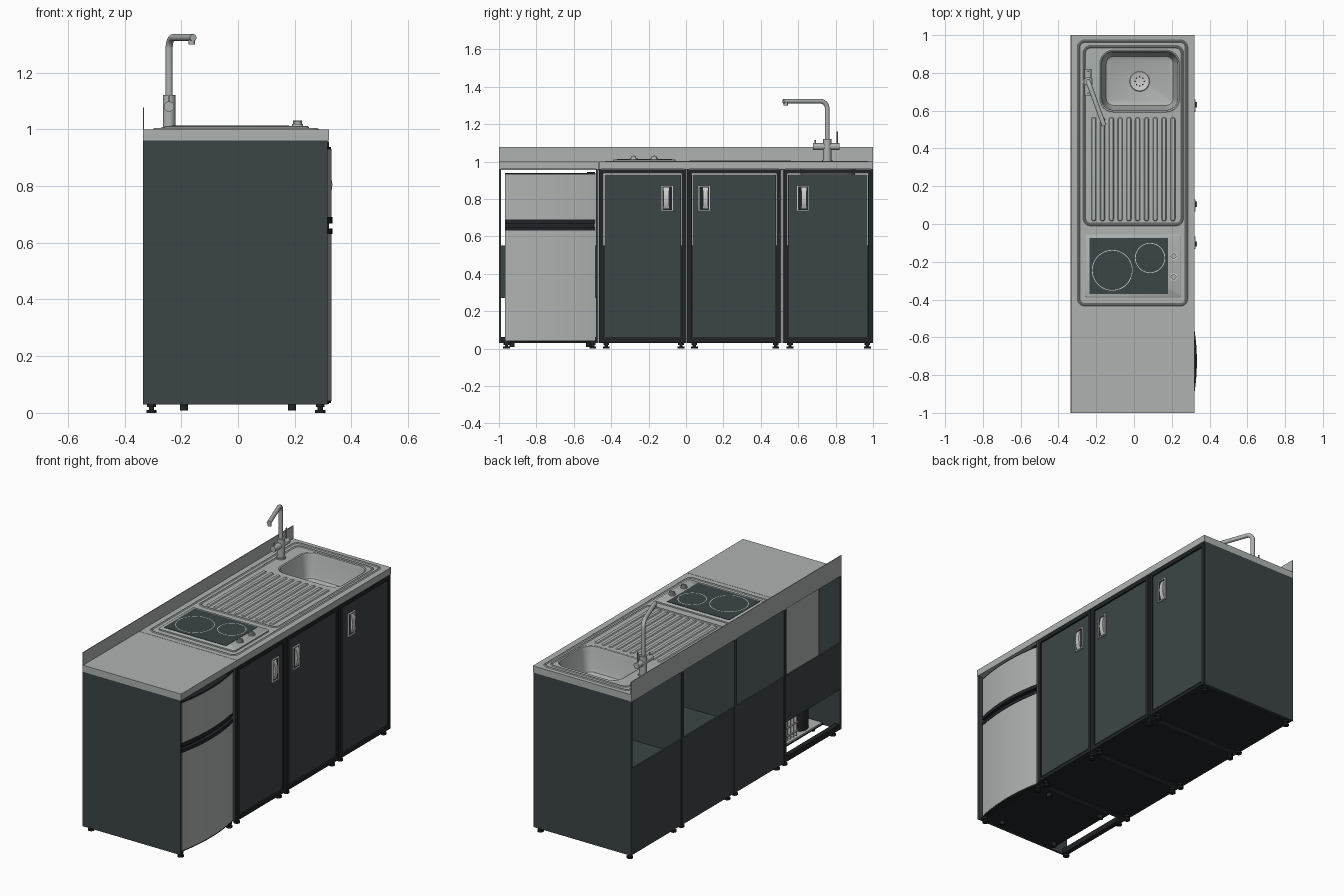
import bpy, bmesh, math
from mathutils import Vector

if "Cube" in bpy.data.objects:
    bpy.data.objects.remove(bpy.data.objects["Cube"])


def mat(name, c):
    m = bpy.data.materials.new(name)
    m.diffuse_color = (*c, 1)
    m.use_nodes = True
    m.node_tree.nodes["Principled BSDF"].inputs["Base Color"].default_value = m.diffuse_color
    return m


STEEL = mat("steel", (0.42, 0.45, 0.44))
PANEL = mat("panel", (0.045, 0.06, 0.063))
BLACK = mat("black", (0.015, 0.018, 0.02))
LIGHT = mat("light_metal", (0.6, 0.63, 0.62))


def finish(name, bm, m, smooth=False):
    bmesh.ops.recalc_face_normals(bm, faces=bm.faces)
    me = bpy.data.meshes.new(name)
    bm.to_mesh(me)
    bm.free()
    ob = bpy.data.objects.new(name, me)
    bpy.context.collection.objects.link(ob)
    me.materials.append(m)
    if smooth:
        bpy.ops.object.select_all(action='DESELECT')
        ob.select_set(True)
        bpy.context.view_layer.objects.active = ob
        bpy.ops.object.shade_smooth_by_angle(angle=math.radians(35))
    return ob


def box(name, x, y, z, m):
    bm = bmesh.new()
    bmesh.ops.create_cube(bm, size=1)
    for v in bm.verts:
        v.co = [a[0] + (c + 0.5) * (a[1] - a[0]) for a, c in zip((x, y, z), v.co)]
    return finish(name, bm, m)


def loft(name, rings, m, start=True, end=True):
    bm = bmesh.new()
    vs = [[bm.verts.new(p) for p in r] for r in rings]
    n = len(rings[0])
    for a, b in zip(vs, vs[1:]):
        for i in range(n):
            bm.faces.new((a[i], a[(i + 1) % n], b[(i + 1) % n], b[i]))
    if start:
        bm.faces.new(vs[0])
    if end:
        bm.faces.new(vs[-1])
    return finish(name, bm, m, True)


def rrect(x0, x1, y0, y1, r, z, inset=0.0, n=6):
    x0, x1, y0, y1, r = x0 + inset, x1 - inset, y0 + inset, y1 - inset, max(r - inset, 0.002)
    pts = []
    for k, (cx, cy) in enumerate(((x1 - r, y1 - r), (x0 + r, y1 - r), (x0 + r, y0 + r), (x1 - r, y0 + r))):
        for i in range(n + 1):
            a = (k + i / n) * math.pi / 2
            pts.append((cx + r * math.cos(a), cy + r * math.sin(a), z))
    return pts


def circle(x, y, z, r, n=40):
    return [(x + r * math.cos(math.tau * i / n), y + r * math.sin(math.tau * i / n), z) for i in range(n)]


def rod(name, p, q, r, m, n=24):
    p, q = Vector(p), Vector(q)
    rot = (q - p).to_track_quat('Z', 'Y')
    return loft(name, [[c + rot @ Vector(v) for v in circle(0, 0, 0, r, n)] for c in (p, q)], m)


def foot(x, y):
    rod("foot_pad", (x, y, 0), (x, y, 0.01), 0.018, BLACK, 16)
    rod("foot_stem", (x, y, 0.01), (x, y, 0.032), 0.009, BLACK, 12)
    rod("foot_collar", (x, y, 0.02), (x, y, 0.03), 0.015, BLACK, 16)


def frame(name, x, y, z, t, m):
    for s in (0, 1):
        ya = (y[0], y[0] + t) if s == 0 else (y[1] - t, y[1])
        za = (z[0], z[0] + t) if s == 0 else (z[1] - t, z[1])
        box(name + "_stile", x, ya, z, m)
        box(name + "_rail", x, (y[0] + t, y[1] - t), za, m)


# Cabinet carcasses, doors, handles and feet
cabinets = [(-1.0, -0.468, None), (-0.466, 0.003, -0.10), (0.005, 0.51, 0.098), (0.516, 1.0, 0.625)]
for i, (y0, y1, hy) in enumerate(cabinets):
    box("side_panel", (-0.335, 0.316), (y0, y0 + 0.012), (0.03, 0.96), PANEL)
    box("side_panel", (-0.335, 0.316), (y1 - 0.012, y1), (0.03, 0.96), PANEL)
    for fx in (-0.305, 0.29):
        for fy in (y0 + 0.04, y1 - 0.03):
            foot(fx, fy)
    inner = (y0 + 0.012, y1 - 0.012)
    if hy is None:
        box("back_panel", (-0.333, -0.323), inner, (0.27, 0.55), PANEL)
        box("back_rail", (-0.333, -0.303), inner, (0.03, 0.062), BLACK)
        box("cabinet_floor", (-0.22, 0.30), inner, (0.03, 0.04), BLACK)
        continue
    box("back_panel", (-0.333, -0.323), inner, (0.03, 0.55), PANEL)
    box("cabinet_floor", (-0.323, 0.30), inner, (0.032, 0.045), BLACK)
    if i > 1:
        box("shelf", (-0.323, 0.29), inner, (0.45, 0.462), PANEL)
    frame("door_frame", (0.295, 0.320), (y0 + 0.004, y1 - 0.004), (0.032, 0.957), 0.022, BLACK)
    box("door", (0.298, 0.316), (y0 + 0.029, y1 - 0.029), (0.06, 0.93), PANEL)
    side = -1 if i == 1 else 1
    frame("handle_frame", (0.314, 0.325), (hy - 0.033, hy + 0.033), (0.735, 0.873), 0.007, LIGHT)
    box("handle_recess", (0.314, 0.318), (hy - 0.027, hy + 0.027), (0.741, 0.867), BLACK)
    # bowed grip
    ys = sorted((hy - side * 0.008, hy + side * 0.02))
    prof = [(0.318, 0.748), (0.327, 0.765), (0.333, 0.804), (0.327, 0.843), (0.318, 0.86)]
    loft("handle_grip", [[(x, y, z) for x, z in prof] for y in ys], LIGHT)

# Fridge with bowed doors
FY0, FY1 = -0.968, -0.485


def bowed(name, xb, edge, mid, z0, z1, m, inset=0.0):
    n, a, b = 16, FY0 + inset, FY1 - inset
    prof = [(xb, b), (xb, a)]
    for i in range(n + 1):
        t = i / n
        prof.append((edge + (mid - edge) * (1 - (2 * t - 1) ** 2), a + (b - a) * t))
    loft(name, [[(x, y, z) for x, y in prof] for z in (z0, z1)], m)


box("fridge_body", (-0.21, 0.27), (FY0, FY1), (0.27, 0.935), STEEL)
box("fridge_base", (-0.10, 0.27), (FY0, FY1), (0.04, 0.27), BLACK)
bowed("freezer_door", 0.272, 0.305, 0.330, 0.69, 0.93, STEEL)
bowed("freezer_door_cap", 0.272, 0.303, 0.328, 0.93, 0.938, BLACK)
bowed("fridge_door", 0.272, 0.305, 0.330, 0.042, 0.63, STEEL)
bowed("fridge_door_bottom", 0.272, 0.303, 0.328, 0.034, 0.042, BLACK)
bowed("grip_upper", 0.272, 0.306, 0.333, 0.668, 0.69, BLACK)
bowed("grip_gap", 0.272, 0.290, 0.310, 0.65, 0.668, BLACK, 0.004)
bowed("grip_lower", 0.272, 0.306, 0.333, 0.63, 0.65, BLACK)
box("fridge_hinge", (0.25, 0.31), (-0.53, -0.487), (0.936, 0.945), BLACK)
# Compressor bay behind the fridge base
box("compressor_tray", (-0.23, -0.10), (FY0, FY1), (0.045, 0.055), STEEL)
rod("compressor", (-0.16, -0.84, 0.055), (-0.16, -0.84, 0.20), 0.055, BLACK)
for i in range(9):
    box("condenser_fin", (-0.22, -0.12), (-0.74 + i * 0.028, -0.735 + i * 0.028), (0.06, 0.23), LIGHT)
for z in (0.09, 0.14, 0.19):
    rod("condenser_tube", (-0.222, -0.75, z), (-0.222, -0.50, z), 0.005, LIGHT, 10)
for x, y in ((-0.19, -0.93), (-0.19, -0.52), (0.19, -0.93), (0.19, -0.52)):
    rod("fridge_foot", (x, y, 0.008), (x, y, 0.045), 0.014, BLACK, 14)

# Worktop with a cut-out for the bowl, and splashback
BOWL = (-0.175, 0.235, 0.60, 0.915, 0.065)
box("plain_worktop", (-0.335, 0.32), (-1.0, -0.467), (0.96, 1.0), STEEL)
top = box("sink_worktop", (-0.335, 0.32), (-0.465, 1.0), (0.96, 1.0), STEEL)
cutter = loft("bowl_cutter", [rrect(*BOWL, z) for z in (0.9, 1.1)], STEEL)
cut = top.modifiers.new("bowl_hole", 'BOOLEAN')
cut.operation, cut.object, cut.solver = 'DIFFERENCE', cutter, 'EXACT'
bpy.context.view_layer.objects.active = top
bpy.ops.object.modifier_apply(modifier=cut.name)
bpy.data.objects.remove(cutter)
box("splashback", (-0.3355, -0.331), (-1.0, 1.0), (0.955, 1.077), STEEL)

# Sink bowl and strainer
loft("sink_bowl", [rrect(*BOWL, z, s) for z, s in
     ((1.0, -0.012), (1.003, -0.006), (1.0, 0.001), (0.985, 0.006), (0.875, 0.02), (0.858, 0.028), (0.85, 0.045))],
     STEEL, False, True)
loft("drain_ring", [circle(0.03, 0.755, z, r) for r, z in ((0.053, 0.850), (0.05, 0.854), (0.042, 0.854), (0.036, 0.851))],
     LIGHT, False, True)
for k in range(8):
    a = k * math.tau / 8
    loft("drain_hole", [circle(0.03 + 0.024 * math.cos(a), 0.755 + 0.024 * math.sin(a), z, 0.004, 10)
                        for z in (0.850, 0.8518)], BLACK)
rod("drain_pipe", (0.03, 0.755, 0.76), (0.03, 0.755, 0.849), 0.03, BLACK)

# Pressed rims and drainer ridges
for nm, r in (("outer_rim", (-0.30, 0.285, -0.435, 0.975, 0.04)), ("sink_rim", (-0.27, 0.262, -0.01, 0.945, 0.04))):
    loft(nm, [rrect(*r, z, s) for s, z in ((0, 1.0), (0.005, 1.004), (0.009, 1.004), (0.014, 1.0))], STEEL, False, False)
for i in range(10):
    x = -0.213 + i * 0.0465
    r = (x - 0.013, x + 0.013, 0.015, 0.565, 0.012)
    loft("drainer_ridge", [rrect(*r, 1.0), rrect(*r, 1.005, 0.004), rrect(*r, 1.006, 0.008)], STEEL, False, True)

# Hob
hob = (-0.26, 0.25, -0.39, -0.055, 0.015)
loft("hob_plate", [rrect(*hob, 1.0), rrect(*hob, 1.008), rrect(*hob, 1.012, 0.006)], STEEL)
box("hob_glass", (-0.235, 0.18), (-0.37, -0.075), (1.008, 1.014), PANEL)
for x, y, r in ((-0.115, -0.245, 0.108), (0.085, -0.18, 0.08)):
    loft("burner_ring", [circle(x, y, 1.0148, s, 48) for s in (r - 0.004, r)], LIGHT, False, False)
for y in (-0.17, -0.28):
    rod("knob_base", (0.21, y, 1.01), (0.21, y, 1.018), 0.02, LIGHT)
    rod("knob", (0.21, y, 1.018), (0.21, y, 1.027), 0.014, STEEL)
    box("knob_pointer", (0.194, 0.226), (y - 0.004, y + 0.004), (1.018, 1.031), STEEL)

# Mixer tap
TX, TY = -0.243, 0.755
rod("tap_base", (TX, TY, 1.0), (TX, TY, 1.008), 0.027, STEEL)
rod("tap_body", (TX, TY, 1.0), (TX, TY, 1.12), 0.022, STEEL)
rod("tap_valve", (TX, 0.68, 1.08), (TX, 0.82, 1.08), 0.018, STEEL)
rod("tap_lever", (TX, 0.808, 1.085), (TX, 0.808, 1.16), 0.004, STEEL, 12)
rod("tap_side_lever", (TX, 0.692, 1.085), (TX, 0.692, 1.115), 0.004, STEEL, 12)
end = Vector((-0.158, 0.52, 1.323))
d = Vector((end.x - TX, end.y - TY, 0)).normalized()
R = 0.04
path = [Vector((TX, TY, 1.11))]
for i in range(9):
    a = i / 8 * math.pi / 2
    path.append(Vector((TX, TY, end.z - R)) + d * R * (1 - math.cos(a)) + Vector((0, 0, R * math.sin(a))))
path.append(end)
side_dir = Vector((-d.y, d.x, 0))
rings = []
for i, p in enumerate(path):
    t = (path[min(i + 1, len(path) - 1)] - path[max(i - 1, 0)]).normalized()
    up = t.cross(side_dir)
    rings.append([p + 0.0125 * (side_dir * math.cos(k * math.tau / 20) + up * math.sin(k * math.tau / 20)) for k in range(20)])
loft("tap_spout", rings, STEEL)
tip = end - d * 0.014
rod("tap_nozzle", tip, tip - Vector((0, 0, 0.024)), 0.011, STEEL)
